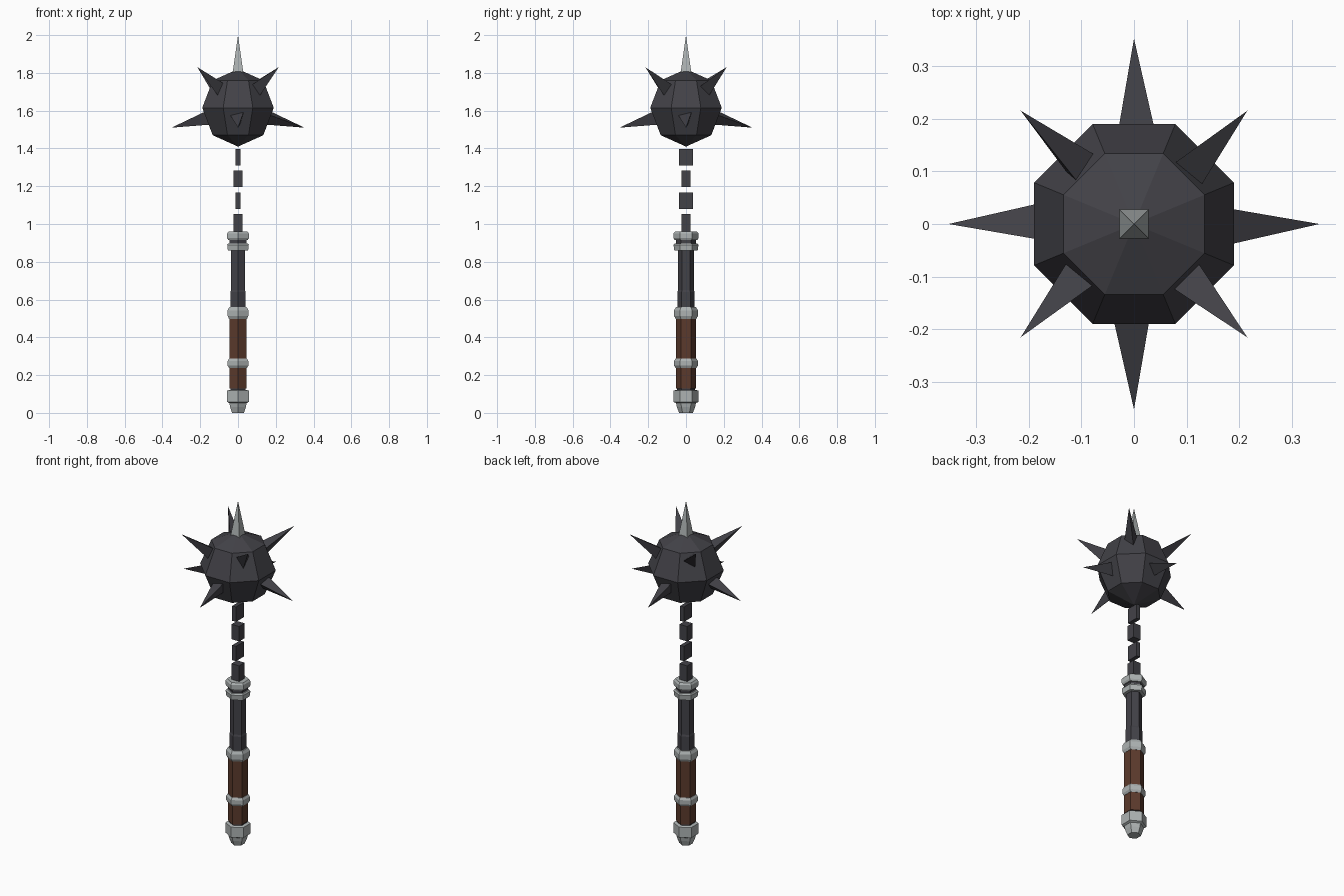
import bpy, bmesh, math
from mathutils import Vector

if "Cube" in bpy.data.objects:
    bpy.data.objects.remove(bpy.data.objects["Cube"])


def material(name, rgb):
    m = bpy.data.materials.new(name)
    m.diffuse_color = (*rgb, 1)
    m.use_nodes = True
    m.node_tree.nodes["Principled BSDF"].inputs["Base Color"].default_value = m.diffuse_color
    return m


DARK = material("dark iron", (0.055, 0.054, 0.064))
SILVER = material("pale steel", (0.42, 0.45, 0.45))
BROWN = material("brown leather", (0.105, 0.042, 0.025))


def finish(name, bm, mat):
    bmesh.ops.recalc_face_normals(bm, faces=bm.faces)
    me = bpy.data.meshes.new(name)
    bm.to_mesh(me)
    bm.free()
    me.materials.append(mat)
    ob = bpy.data.objects.new(name, me)
    bpy.context.collection.objects.link(ob)
    return ob


def lathe(name, profile, mat, sides=6, start=90):
    """Turned solid: profile is a list of (radius, z) from bottom to top."""
    bm = bmesh.new()
    rings = []
    for r, z in profile:
        angles = [math.radians(start + 360 * k / sides) for k in range(sides)]
        rings.append([bm.verts.new((r * math.cos(a), r * math.sin(a), z)) for a in angles])
    for a, b in zip(rings, rings[1:]):
        for k in range(sides):
            n = (k + 1) % sides
            bm.faces.new((a[k], a[n], b[n], b[k]))
    bm.faces.new(rings[0])
    bm.faces.new(rings[-1])
    return finish(name, bm, mat)


def spike(name, centre, tip, start, radius, angles, mat):
    """Pyramid along centre->tip; angles are corner directions seen from outside."""
    d = (tip - centre).normalized()
    u = Vector((0, 0, 1)).cross(d)
    u = u.normalized() if u.length > 1e-4 else Vector((1, 0, 0))
    v = d.cross(u)
    bm = bmesh.new()
    base = [bm.verts.new(centre + d * start + radius * (u * math.cos(math.radians(a))
            + v * math.sin(math.radians(a)))) for a in angles]
    top = bm.verts.new(tip)
    bm.faces.new(base)
    for k in range(len(base)):
        bm.faces.new((base[k], base[(k + 1) % len(base)], top))
    return finish(name, bm, mat)


def box(name, half_x, half_y, z0, z1, mat):
    bm = bmesh.new()
    bmesh.ops.create_cube(bm, size=1)
    for v in bm.verts:
        v.co = (v.co.x * 2 * half_x, v.co.y * 2 * half_y, z0 + (v.co.z + 0.5) * (z1 - z0))
    return finish(name, bm, mat)


# Handle: hexagonal sections, bottom to top
lathe("pommel", [(0.036, 0), (0.048, 0.03), (0.053, 0.052), (0.066, 0.058),
                 (0.066, 0.118), (0.05, 0.122)], SILVER)
lathe("pommel_neck", [(0.047, 0.115), (0.047, 0.135)], DARK)
lathe("lower_grip", [(0.053, 0.13), (0.053, 0.25)], BROWN)
lathe("middle_ring", [(0.055, 0.238), (0.063, 0.25), (0.063, 0.275), (0.055, 0.287)], SILVER)
lathe("upper_grip", [(0.053, 0.28), (0.053, 0.51)], BROWN)
lathe("upper_ring", [(0.055, 0.498), (0.063, 0.513), (0.063, 0.543), (0.053, 0.56)], SILVER)
lathe("shaft", [(0.046, 0.55), (0.046, 0.64), (0.042, 0.65), (0.042, 0.87)], DARK)
lathe("lower_collar", [(0.062, 0.86), (0.066, 0.89), (0.06, 0.898)], SILVER)
lathe("collar_groove", [(0.052, 0.89), (0.052, 0.925)], DARK)
lathe("upper_collar", [(0.06, 0.915), (0.066, 0.925), (0.066, 0.95), (0.058, 0.96)], SILVER)

# Chain: alternating square and flat links
for i in range(4):
    z = 0.965 + 0.115 * i
    hx, hy = ((0.025, 0.025), (0.012, 0.036))[i % 2]
    box(f"chain_link_{i + 1}", hx, hy, z - (0.02 if i == 0 else 0), z + 0.087, DARK)

# Spiked ball: eight-sided, flat sides facing the axes
C = Vector((0, 0, 1.615))
R = 0.205
s = R * math.sqrt(0.5)
ball = lathe("ball", [(0.0005, C.z - R), (s, C.z - s), (R, C.z), (s, C.z + s),
                      (0.0005, C.z + R)], DARK, 8, 22.5)

# Low spikes on the axes, high spikes on the diagonals
for i in range(4):
    a = math.radians(90 * i)
    tip = Vector((0.352 * math.cos(a), 0.352 * math.sin(a), 1.51))
    spike(f"low_spike_{i + 1}", C, tip, 0.16, 0.046, (45, 165, 285), DARK)
    b = a + math.pi / 4
    tip = Vector((0.304 * math.cos(b), 0.304 * math.sin(b), 1.83))
    twist = (15, 30, 15, 0)[i]
    spike(f"high_spike_{i + 1}", C, tip, 0.165, 0.043,
          [t + twist for t in (30, 150, 270)], DARK)

# Pale square spike on top
spike("top_spike", C, Vector((0, 0, 2.0)), 0.175, 0.042, (45, 135, 225, 315), SILVER)
